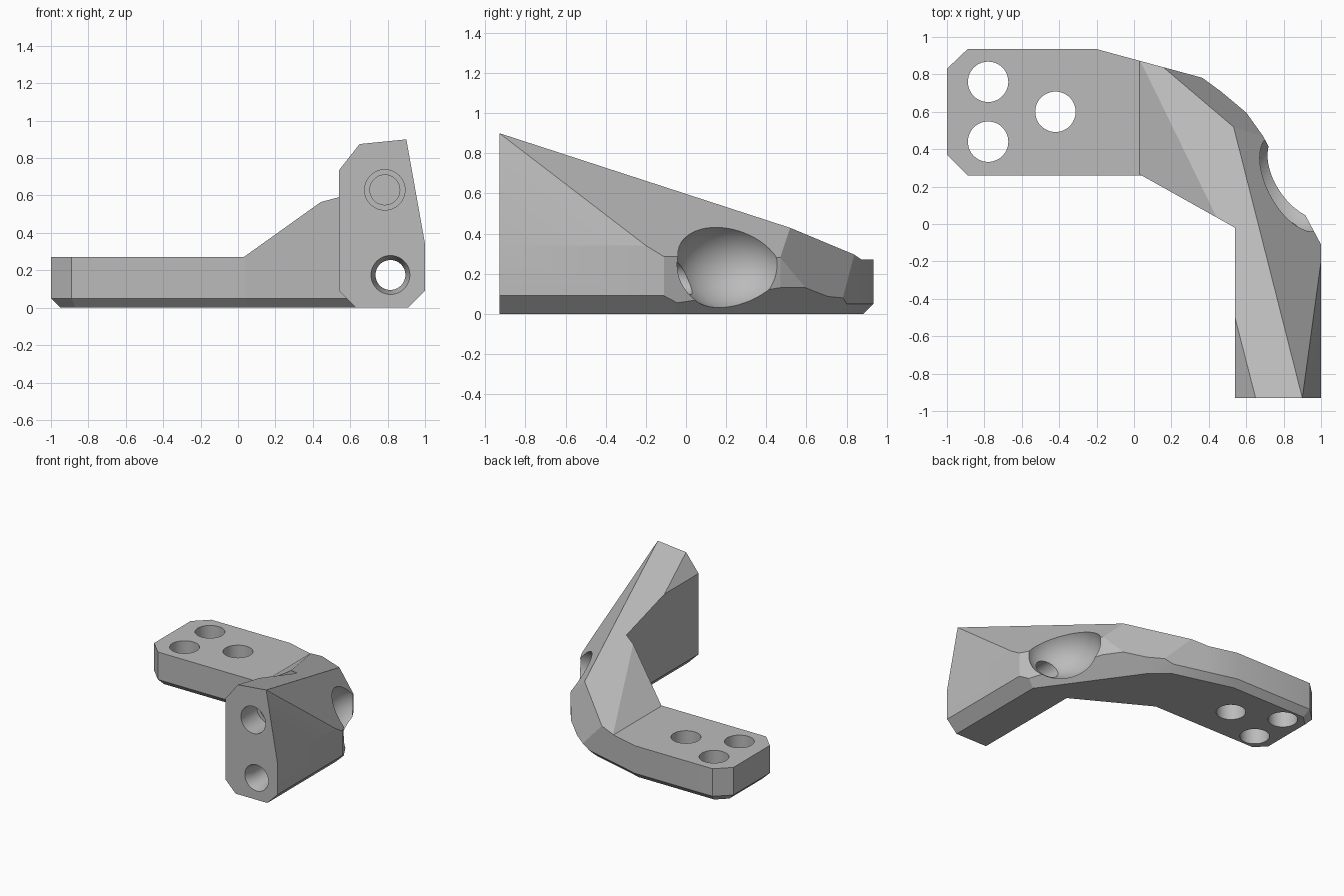
import bpy, bmesh, math
from mathutils import Matrix, Vector

cube = bpy.data.objects.get("Cube")
if cube:
    bpy.data.objects.remove(cube)

grey = bpy.data.materials.new("satin grey")
grey.use_nodes = True
colour = (0.5, 0.5, 0.5, 1)
grey.diffuse_color = colour
grey.node_tree.nodes["Principled BSDF"].inputs["Base Color"].default_value = colour


def finish(bm, name):
    bmesh.ops.recalc_face_normals(bm, faces=bm.faces)
    mesh = bpy.data.meshes.new(name)
    bm.to_mesh(mesh)
    bm.free()
    mesh.materials.append(grey)
    obj = bpy.data.objects.new(name, mesh)
    bpy.context.collection.objects.link(obj)
    return obj


def wall(p, q, bevel):
    """Upright wall with the solid on its right, plus its lower 45 degree bevel."""
    n = Vector((p[1] - q[1], q[0] - p[0], 0)).normalized()
    planes = [((*p, 0), n)]
    if bevel:
        planes.append(((*p, bevel), n - Vector((0, 0, 1))))
    return planes


def convex(name, planes):
    """Carve a block down to the space behind all the planes."""
    bm = bmesh.new()
    bmesh.ops.create_cube(bm, size=4, matrix=Matrix.Translation((0, 0, 2)))
    for point, normal in planes:
        bmesh.ops.bisect_plane(bm, geom=bm.verts[:] + bm.edges[:] + bm.faces[:],
                               dist=1e-5, plane_co=point, plane_no=normal, clear_outer=True)
        bmesh.ops.holes_fill(bm, edges=bm.edges[:], sides=0)
    return finish(bm, name)


def boolean(target, tool, operation):
    mod = target.modifiers.new(operation, 'BOOLEAN')
    mod.operation = operation
    mod.solver = 'EXACT'
    mod.object = tool
    bpy.context.view_layer.objects.active = target
    bpy.ops.object.modifier_apply(modifier=mod.name)
    bpy.data.objects.remove(tool)


def drill(target, start, depth, r1, r2, along_y):
    """Cut a round hole running up (z) or towards the back (y)."""
    bm = bmesh.new()
    turn = Matrix.Rotation(-math.pi / 2, 4, 'X') if along_y else Matrix()
    place = Matrix.Translation(start) @ turn @ Matrix.Translation((0, 0, depth / 2))
    bmesh.ops.create_cone(bm, cap_ends=True, segments=48, radius1=r1, radius2=r2,
                          depth=depth, matrix=place)
    for f in bm.faces:
        f.smooth = len(f.verts) == 4
    boolean(target, finish(bm, "drill"), 'DIFFERENCE')


# Outer walls shared by every piece, clockwise from the plate's front corner
outline = [(-.89, .26), (-1, .37), (-1, .83), (-.89, .935), (-.2, .935),
           (.39, .775), (.59, .61), (.69, .47), (1, -.11), (1, -.93)]
bevels = [.05, .05, .05, .05, .05, .09, .13, .05, .09]
shared = []
for p, q, b in zip(outline, outline[1:], bevels):
    shared += wall(p, q, b)

# Sloping faces
ridge = (.9, -.93, .9)
elbow = (.53, .52, .43)
outer_slopes = [(ridge, (.469, .254, .415)), (elbow, (.553, .787, .327))]
shared += outer_slopes
top_slope = (ridge, (-.1, .3, 1))
ramp = ((.03, 0, .27), (-.715, 0, 1))
outer_edge_cut = (ridge, (5.6, 0, 1))
inner_edge_cut = ((.54, 0, .735), (-1.27, 0, 1))

# Flat mounting plate, ramped elbow and tall arm
bracket = convex("bracket", shared + wall((0, .26), (-1, .26), .05) + [
    ((0, 0, .27), (0, 0, 1)), ((.06, 0, 0), (1, 0, 0))])
elbow_part = convex("elbow", shared + wall((.54, -.02), (.04, .26), .05) + [
    top_slope, ramp, outer_edge_cut, ((.03, 0, 0), (-1, 0, 0))])
arm_part = convex("arm", shared + wall((.54, -1), (.54, 0), .09) + [
    top_slope, outer_edge_cut, inner_edge_cut, ((0, -.93, 0), (0, -1, 0))])
boolean(bracket, elbow_part, 'UNION')
boolean(bracket, arm_part, 'UNION')

# Rounded scoop on the outer side of the elbow
bm = bmesh.new()
scoop_place = (Matrix.Translation((.86, .22, .245)) @ Matrix.Rotation(math.radians(27.6), 4, 'Z')
               @ Matrix.Diagonal((.25, .285, .23, 1)))
bmesh.ops.create_uvsphere(bm, u_segments=64, v_segments=32, radius=1, matrix=scoop_place)
for f in bm.faces:
    f.smooth = True
boolean(bracket, finish(bm, "scoop"), 'DIFFERENCE')

# Plate holes
for x, y in [(-.78, .76), (-.78, .44), (-.42, .6)]:
    drill(bracket, (x, y, -.2), 1, .108, .108, False)

# Arm holes: stepped blind hole above, countersunk through hole below
drill(bracket, (.785, -1, .63), .27, .108, .108, True)
drill(bracket, (.785, -.8, .63), .27, .08, .08, True)
drill(bracket, (.815, -1, .175), 1.6, .08, .08, True)
drill(bracket, (.815, -.95, .175), .1, .11, .08, True)

# Merge flat regions and keep hard edges sharp
bm = bmesh.new()
bm.from_mesh(bracket.data)
bmesh.ops.remove_doubles(bm, verts=bm.verts, dist=1e-5)
bm.to_mesh(bracket.data)
bm.free()
bpy.ops.object.select_all(action='DESELECT')
bracket.select_set(True)
bpy.context.view_layer.objects.active = bracket
bpy.ops.object.shade_smooth_by_angle(angle=math.radians(20))
